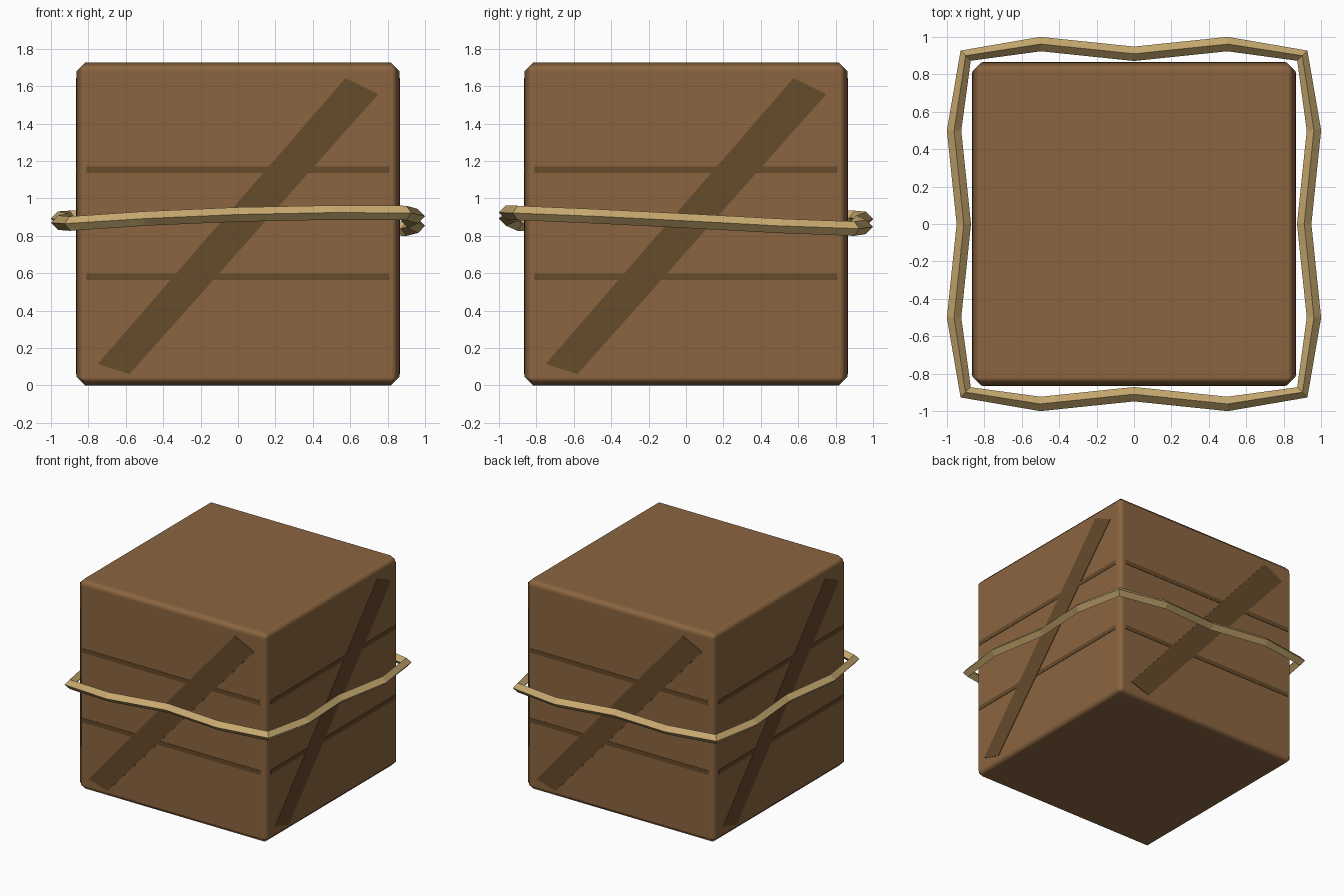
import bpy, bmesh, math
from mathutils import Vector, Matrix

if "Cube" in bpy.data.objects:
    bpy.data.objects.remove(bpy.data.objects["Cube"])


def material(name, rgb):
    m = bpy.data.materials.new(name)
    m.diffuse_color = (*rgb, 1)
    m.use_nodes = True
    m.node_tree.nodes["Principled BSDF"].inputs["Base Color"].default_value = m.diffuse_color
    return m


WOOD = material("brown wood", (0.258, 0.130, 0.051))
DARK = material("dark wood", (0.133, 0.069, 0.024))
ROPE = material("tan rope", (0.578, 0.402, 0.162))
HALF = 0.863


def add_object(name, bm, mat):
    bmesh.ops.recalc_face_normals(bm, faces=bm.faces)
    mesh = bpy.data.meshes.new(name)
    bm.to_mesh(mesh)
    bm.free()
    mesh.materials.append(mat)
    obj = bpy.data.objects.new(name, mesh)
    bpy.context.collection.objects.link(obj)
    return obj


# Crate body with softened chamfered edges
bm = bmesh.new()
bmesh.ops.create_cube(bm, size=2 * HALF, matrix=Matrix.Translation((0, 0, HALF)))
body = add_object("crate_body", bm, WOOD)
body.data.shade_smooth()
bevel = body.modifiers.new("chamfer", 'BEVEL')
bevel.width = 0.045
bevel.segments = 1
bevel.harden_normals = True

# Painted plank seams and diagonal brace, given as (x, z) outlines
OUTLINES = {
    "lower_seam": [(-0.81, 0.563), (0.81, 0.563), (0.81, 0.598), (-0.81, 0.598)],
    "upper_seam": [(-0.81, 1.135), (0.81, 1.135), (0.81, 1.17), (-0.81, 1.17)],
    "diagonal_brace": [(-0.75, 0.115), (-0.58, 0.06), (0.75, 1.557), (0.575, 1.643)],
}
for side, label in enumerate(("front", "right", "back", "left")):
    turn = Matrix.Rotation(side * math.pi / 2, 3, 'Z')
    for part, outline in OUTLINES.items():
        depth = 0.004 if part == "diagonal_brace" else 0.003
        bm = bmesh.new()
        rings = [[bm.verts.new(turn @ Vector((x, y, z))) for x, z in outline]
                 for y in (-HALF - depth, -HALF + 0.002)]
        bm.faces.new(rings[0])
        bm.faces.new(rings[1][::-1])
        for i in range(4):
            j = (i + 1) % 4
            bm.faces.new((rings[0][i], rings[1][i], rings[1][j], rings[0][j]))
        add_object(f"{label}_{part}", bm, DARK)

# Loose rope: four bulging sides whose height drifts around the crate
SIDE_PATH = [(-0.9, 0.9), (-0.5, 0.962), (0.0, 0.91), (0.5, 0.962)]
HEIGHTS = [0.865, 0.892, 0.914, 0.924, 0.922, 0.905, 0.88, 0.853,
           0.838, 0.848, 0.87, 0.89, 0.896, 0.892, 0.882, 0.87]
RADIUS = 0.0385
path = []
for side in range(4):
    turn = Matrix.Rotation(side * math.pi / 2, 3, 'Z')
    for k, (x, out) in enumerate(SIDE_PATH):
        path.append(turn @ Vector((x, -out, HEIGHTS[side * 4 + k])))

bm = bmesh.new()
rings = []
count = len(path)
for i, p in enumerate(path):
    # Diamond cross-section set across the bisecting direction
    before = (p - path[i - 1]).normalized()
    after = (path[(i + 1) % count] - p).normalized()
    outward = (before + after).cross(Vector((0, 0, 1))).normalized()
    up = outward.cross(before + after).normalized()
    up = up if up.z > 0 else -up
    rings.append([bm.verts.new(p + d * RADIUS) for d in (outward, up, -outward, -up)])
for i in range(count):
    a, b = rings[i], rings[(i + 1) % count]
    for k in range(4):
        j = (k + 1) % 4
        bm.faces.new((a[k], b[k], b[j], a[j]))
add_object("rope", bm, ROPE)
